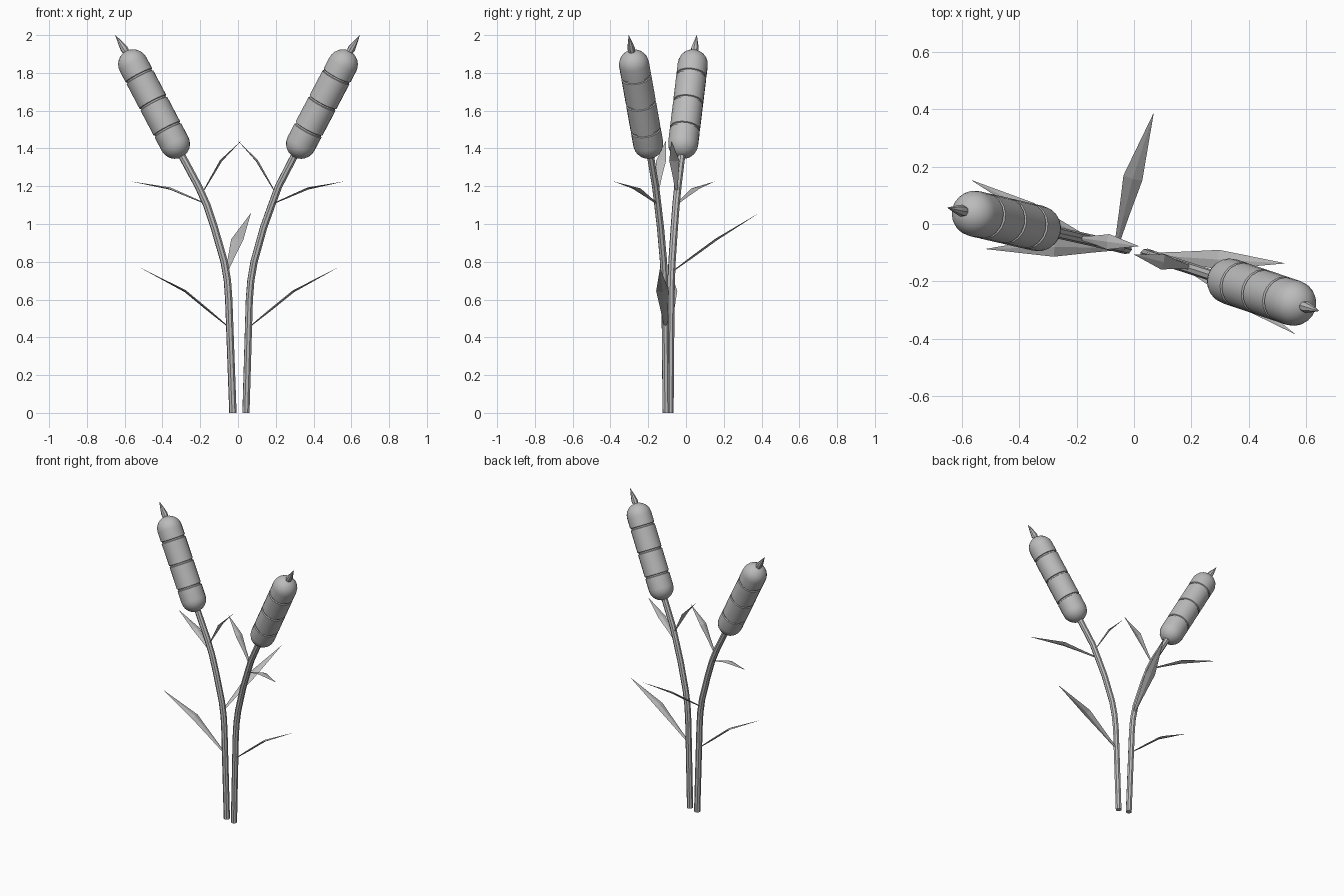
import bpy, bmesh, math
from mathutils import Vector

if "Cube" in bpy.data.objects:
    bpy.data.objects.remove(bpy.data.objects["Cube"], do_unlink=True)

grey = bpy.data.materials.new("plain_grey")
grey.use_nodes = True
grey.diffuse_color = (0.5, 0.5, 0.5, 1)
grey.node_tree.nodes["Principled BSDF"].inputs["Base Color"].default_value = (0.5, 0.5, 0.5, 1)


def loft(name, rings, smooth_angle=None):
    """Skin a list of equal-sized point rings and cap both ends."""
    bm = bmesh.new()
    loops = [[bm.verts.new(p) for p in ring] for ring in rings]
    n = len(loops[0])
    for a, b in zip(loops, loops[1:]):
        for i in range(n):
            j = (i + 1) % n
            bm.faces.new((a[i], a[j], b[j], b[i]))
    bm.faces.new(loops[0][::-1])
    bm.faces.new(loops[-1])
    bmesh.ops.remove_doubles(bm, verts=bm.verts, dist=0.00005)
    bmesh.ops.recalc_face_normals(bm, faces=bm.faces)
    mesh = bpy.data.meshes.new(name)
    bm.to_mesh(mesh)
    bm.free()
    mesh.materials.append(grey)
    obj = bpy.data.objects.new(name, mesh)
    bpy.context.collection.objects.link(obj)
    if smooth_angle:
        bpy.ops.object.select_all(action='DESELECT')
        obj.select_set(True)
        bpy.context.view_layer.objects.active = obj
        bpy.ops.object.shade_smooth_by_angle(angle=math.radians(smooth_angle))
    return obj


def circle(center, direction, radius, sides):
    q = Vector(direction).to_track_quat('Z', 'Y')
    return [Vector(center) + q @ Vector((radius * math.cos(t), radius * math.sin(t), 0))
            for t in (2 * math.pi * i / sides for i in range(sides))]


def turned(name, start, axis, profile, sides, angle):
    """Solid of revolution: profile holds (distance along axis, radius)."""
    return loft(name, [circle(start + axis * d, axis, r, sides) for d, r in profile], angle)


def stem(name, path, radius=0.02):
    pts = [Vector(p) for p in path]
    rings = []
    for i, p in enumerate(pts):
        d = pts[min(i + 1, len(pts) - 1)] - pts[max(i - 1, 0)]
        rings.append(circle(p, d, radius, 8))
    return loft(name, rings, 30)


def head(side, low, high, tip):
    """Capsule seed head with three shallow grooves and a spike on top."""
    low, high = Vector(low), Vector(high)
    axis = (high - low).normalized()
    length, r = (high - low).length, 0.08
    arc = [math.radians(a) for a in range(0, 91, 15)]
    profile = [(-r * math.cos(a), max(r * math.sin(a), 0.0001)) for a in arc]
    for f in (0.18, 0.515, 0.85):
        d = f * length
        profile += [(d - 0.007, r), (d - 0.004, r - 0.006), (d + 0.004, r - 0.006), (d + 0.007, r)]
    profile += [(length + r * math.sin(a), max(r * math.cos(a), 0.0001)) for a in arc]
    turned(side + "_seed_head", low, axis, profile, 20, 35)
    base = high + axis * (r - 0.02)
    spike = Vector(tip) - base
    k = spike.length
    turned(side + "_spike", base, spike.normalized(),
           [(0, 0.015), (0.3 * k, 0.021), (0.6 * k, 0.013), (k, 0.0004)], 8, 30)


def leaf(name, base, mid, tip, width=0.034):
    """Thin bent blade, widest in the middle, with a faint central ridge."""
    b, m, t = Vector(base), Vector(mid), Vector(tip)
    across = (t - b).cross(Vector((0, 0, 1))).normalized()
    up = across.cross(t - b).normalized()
    quarter = b.lerp(m, 0.45)
    rings = []
    for p, w in ((b, 0.008), (quarter, width * 0.55), (m, width), (t, 0.0006)):
        h = min(0.006, w * 0.3)
        rings.append([p + across * w, p + up * h, p - across * w, p - up * h])
    return loft(name, rings)


# Right stalk
stem("right_stem", [(-0.027, -0.085, 0), (-0.049, -0.08, 0.6), (-0.056, -0.078, 0.7),
                    (-0.073, -0.074, 0.8), (-0.125, -0.062, 0.98), (-0.165, -0.053, 1.1),
                    (-0.21, -0.043, 1.2), (-0.334, -0.015, 1.43)])
head("right", (-0.334, -0.015, 1.425), (-0.555, 0.036, 1.845), (-0.65, 0.057, 2.0))
leaf("right_low_leaf", (-0.05, -0.083, 0.455), (-0.28, -0.08, 0.645), (-0.515, -0.087, 0.767))
leaf("right_back_leaf", (-0.06, -0.07, 0.75), (-0.004, 0.16, 0.918), (0.068, 0.385, 1.057))
leaf("right_outer_leaf", (-0.165, -0.05, 1.105), (-0.36, 0.05, 1.188), (-0.565, 0.152, 1.225), 0.026)
leaf("right_inner_leaf", (-0.18, -0.05, 1.18), (-0.09, -0.062, 1.335), (0.016, -0.077, 1.44), 0.027)

# Left stalk
stem("left_stem", [(0.042, -0.105, 0), (0.06, -0.111, 0.6), (0.068, -0.114, 0.7),
                   (0.085, -0.119, 0.8), (0.135, -0.135, 0.98), (0.178, -0.149, 1.1),
                   (0.215, -0.161, 1.2), (0.334, -0.2, 1.43)])
head("left", (0.334, -0.2, 1.425), (0.555, -0.275, 1.845), (0.645, -0.303, 2.0))
leaf("left_low_leaf", (0.06, -0.108, 0.455), (0.295, -0.124, 0.645), (0.525, -0.137, 0.767))
leaf("left_outer_leaf", (0.18, -0.15, 1.105), (0.37, -0.262, 1.188), (0.56, -0.383, 1.225), 0.026)
leaf("left_inner_leaf", (0.19, -0.15, 1.18), (0.1, -0.132, 1.335), (0.0, -0.106, 1.44), 0.027)
